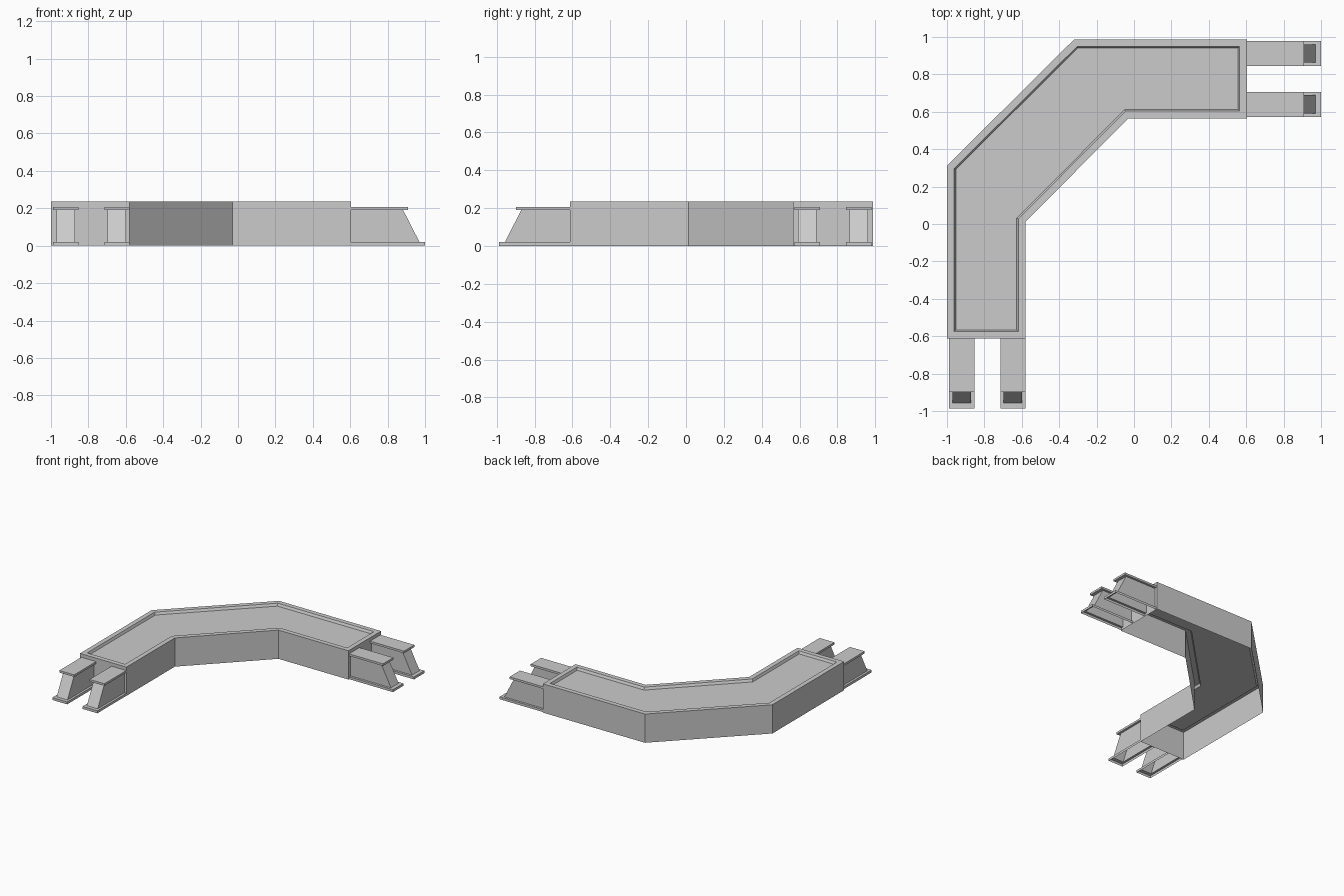
import bpy, bmesh
from mathutils import Vector

if "Cube" in bpy.data.objects:
    bpy.data.objects.remove(bpy.data.objects["Cube"])

grey = bpy.data.materials.new("grey concrete")
grey.diffuse_color = (0.6, 0.6, 0.6, 1)
grey.use_nodes = True
grey.node_tree.nodes["Principled BSDF"].inputs["Base Color"].default_value = grey.diffuse_color


def loft(name, rings, closed=True):
    """Skin stacked rings and cap the last one; the underside stays open."""
    bm = bmesh.new()
    vs = [[bm.verts.new(p) for p in r] for r in rings]
    n = len(rings[0])
    for a, b in zip(vs, vs[1:]):
        for i in range(n if closed else n - 1):
            j = (i + 1) % n
            bm.faces.new((a[i], a[j], b[j], b[i]))
    bm.faces.new(vs[-1])
    bmesh.ops.recalc_face_normals(bm, faces=bm.faces)
    bm.normal_update()
    cap = max(bm.faces, key=lambda f: f.calc_area() * (abs(f.normal.z) > 0.9))
    if cap.normal.z < 0:
        bmesh.ops.reverse_faces(bm, faces=bm.faces)
    me = bpy.data.meshes.new(name)
    bm.to_mesh(me)
    bm.free()
    me.materials.append(grey)
    ob = bpy.data.objects.new(name, me)
    bpy.context.collection.objects.link(ob)
    return ob


def inset(pts, d):
    """Mitred inward offset of a clockwise outline."""
    out = []
    for i, p in enumerate(pts):
        p = Vector(p)
        e1 = (p - Vector(pts[i - 1])).normalized()
        e2 = (Vector(pts[(i + 1) % len(pts)]) - p).normalized()
        n1, n2 = Vector((e1.y, -e1.x)), Vector((e2.y, -e2.x))
        out.append(p + (n1 + n2) * d / (1 + n1.dot(n2)))
    return out


# Bent hollow body with a rim around the recessed top
outline = [(-1, -0.613), (-1, 0.312), (-0.32, 0.987), (0.603, 0.987),
           (0.603, 0.565), (-0.03, 0.565), (-0.58, 0.012), (-0.58, -0.613)]
loft("bent_body", [[(x, y, z) for x, y in inset(outline, d)]
                   for d, z in ((0, 0), (0, 0.235), (0.038, 0.235), (0.047, 0.215))])

# Beam layers: half width, end distance back from the tip, height
layers = [(0.067, 0, 0), (0.067, 0, 0.02), (0.049, 0.03, 0.02),
          (0.049, 0.117, 0.19), (0.067, 0.09, 0.19), (0.067, 0.09, 0.207)]


def beam(name, centre, start, tip, place):
    rings = []
    for w, back, z in layers:
        u = [(centre - w, start), (centre - w, tip - back),
             (centre + w, tip - back), (centre + w, start)]
        rings.append([place(s, t, z) for s, t in u])
    loft(name, rings, closed=False)


# Flanged beams, two at each end of the body
for i, c in enumerate((-0.921, -0.648)):
    beam(f"front_beam_{i + 1}", c, 0.613, 0.987, lambda s, t, z: (s, -t, z))
for i, c in enumerate((0.912, 0.64)):
    beam(f"right_beam_{i + 1}", c, 0.603, 1.0, lambda s, t, z: (t, s, z))
